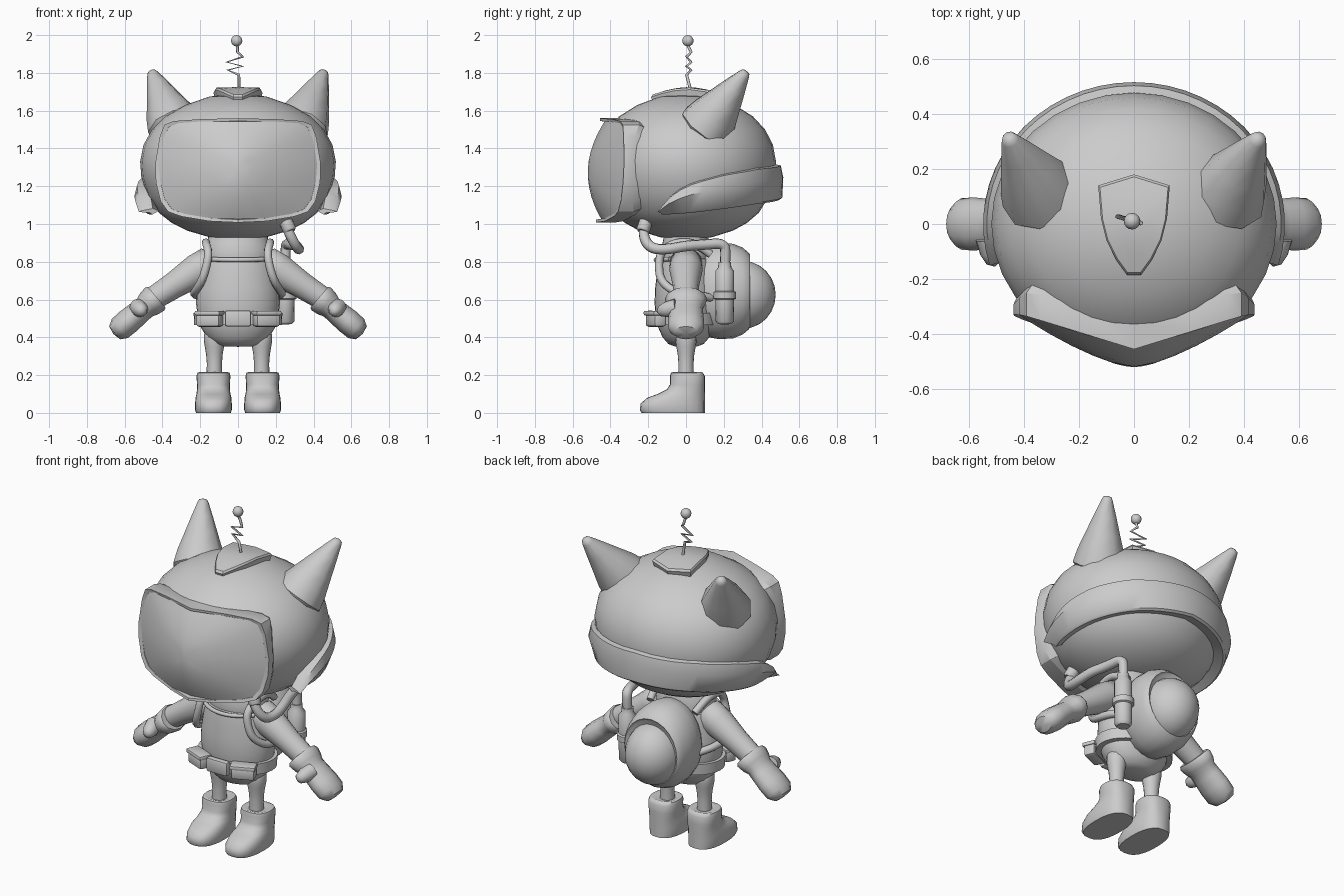
import bpy, bmesh, math
from mathutils import Vector

if "Cube" in bpy.data.objects:
    bpy.data.objects.remove(bpy.data.objects["Cube"])

GREY = bpy.data.materials.new("light grey")
GREY.diffuse_color = (0.6, 0.6, 0.6, 1)
GREY.use_nodes = True
GREY.node_tree.nodes["Principled BSDF"].inputs["Base Color"].default_value = GREY.diffuse_color


def finish(name, bm, angle=40):
    bmesh.ops.remove_doubles(bm, verts=bm.verts, dist=1e-5)
    bmesh.ops.recalc_face_normals(bm, faces=bm.faces)
    me = bpy.data.meshes.new(name)
    bm.to_mesh(me)
    bm.free()
    ob = bpy.data.objects.new(name, me)
    bpy.context.collection.objects.link(ob)
    me.materials.append(GREY)
    bpy.ops.object.select_all(action='DESELECT')
    ob.select_set(True)
    bpy.context.view_layer.objects.active = ob
    bpy.ops.object.shade_smooth_by_angle(angle=math.radians(angle))
    return ob


def loft(name, rings, angle=40, loop=False):
    """Skin a list of closed rings of points."""
    bm = bmesh.new()
    vs = [[bm.verts.new(p) for p in r] for r in rings]
    n = len(vs[0])
    for a, b in zip(vs, vs[1:] + vs[:1] if loop else vs[1:]):
        for i in range(n):
            j = (i + 1) % n
            bm.faces.new((a[i], a[j], b[j], b[i]))
    if not loop:
        bm.faces.new(vs[0])
        bm.faces.new(vs[-1])
    return finish(name, bm, angle)


def ring(c, u, v, n=20):
    c, u, v = Vector(c), Vector(u), Vector(v)
    return [c + u * math.cos(2 * math.pi * i / n) + v * math.sin(2 * math.pi * i / n)
            for i in range(n)]


def stack(name, prof, x=0, y=0, ky=1.0, n=24, angle=40):
    """Upright turned shape; prof = (radius, z), depth scaled by ky."""
    return loft(name, [ring((x, y, z), (max(r, 1e-6), 0, 0), (0, max(r, 1e-6) * ky, 0), n)
                       for r, z in prof], angle)


def limb(name, a, b, prof, wide=1.0, n=16, angle=40):
    """Turned shape along a-b; prof = (position 0..1, radius), widened across y."""
    a, b = Vector(a), Vector(b)
    d = (b - a).normalized()
    v = (Vector((0, 1, 0)) - d * d.y).normalized()
    u = v.cross(d)
    return loft(name, [ring(a.lerp(b, t), u * max(r, 1e-6), v * max(r, 1e-6) * wide, n)
                       for t, r in prof], angle)


def tube(name, pts, r, smooth=True):
    cu = bpy.data.curves.new(name, 'CURVE')
    cu.dimensions = '3D'
    cu.bevel_depth = r
    cu.bevel_resolution = 2
    cu.use_fill_caps = True
    cu.resolution_u = 8
    sp = cu.splines.new('NURBS' if smooth else 'POLY')
    sp.points.add(len(pts) - 1)
    for p, q in zip(sp.points, pts):
        p.co = (*q, 1)
    if smooth:
        sp.use_endpoint_u = True
        sp.order_u = 3
    cu.materials.append(GREY)
    ob = bpy.data.objects.new(name, cu)
    bpy.context.collection.objects.link(ob)
    return ob


def ball(name, c, s, seg=20):
    bm = bmesh.new()
    bmesh.ops.create_uvsphere(bm, u_segments=seg, v_segments=seg // 2, radius=1)
    for v in bm.verts:
        v.co = Vector((v.co.x * s[0], v.co.y * s[1], v.co.z * s[2])) + Vector(c)
    return finish(name, bm, 60)


def box(name, c, s, bevel=0.012, turn=0):
    bm = bmesh.new()
    bmesh.ops.create_cube(bm, size=1)
    for v in bm.verts:
        v.co = Vector((v.co.x * s[0], v.co.y * s[1], v.co.z * s[2]))
    bmesh.ops.bevel(bm, geom=bm.edges[:], offset=bevel, segments=2, affect='EDGES', profile=0.5)
    ob = finish(name, bm)
    ob.location = c
    ob.rotation_euler.z = turn
    return ob


# helmet shell
stack("helmet", [(0, .922), (.15, .93), (.27, .965), (.35, 1.005), (.42, 1.06), (.48, 1.15),
                 (.512, 1.25), (.518, 1.33), (.5, 1.42), (.455, 1.5), (.385, 1.57),
                 (.28, 1.63), (.15, 1.675), (0, 1.69)], ky=.92, n=32, angle=60)

# visor outline: rounded corners, bent back at the sides
half = [(0, 1.56), (.2, 1.555), (.34, 1.545), (.39, 1.525), (.415, 1.46), (.438, 1.32), (.435, 1.22),
        (.41, 1.12), (.37, 1.065), (.3, 1.04), (.15, 1.015), (0, 1.008)]
outline = half + [(-x, z) for x, z in half[-2:0:-1]]


def visor_ring(k, dy, deep=0):
    """Visor outline scaled by k, pushed back by dy and further along top and bottom."""
    return [(x * k, -.465 + .31 * abs(x) + .04 * (z - 1.3) + dy
             + deep * min(1, ((z - 1.29) / .25) ** 2) * (1 - .3 * abs(x)),
             1.29 + (z - 1.29) * k) for x, z in outline]


def bulge(x, z):
    sx = math.hypot(x, .05) - .05
    return -.52 + .3 * sx + .45 * x * x + 1.2 * (z - 1.27) ** 2 * (1 - 1.6 * abs(x))


loft("visor_frame", [visor_ring(.93, .1, .03), visor_ring(1, .035, .065), visor_ring(1, 0),
                     visor_ring(.945, 0), visor_ring(.93, .03)], 30, loop=True)
glass = []
for k in (.955, .85, .7, .52, .34, .17, 1e-6):
    pts = [(x * k, 1.29 + (z - 1.29) * k) for x, z in outline]
    glass.append([(x, bulge(x, z), z) for x, z in pts])
loft("visor_glass", [visor_ring(.9, .08)] + glass, 60)

# rear guard wrapping the back and cheeks of the helmet
keys = [(0, 1.13, 1.31), (40, 1.105, 1.29), (65, 1.08, 1.26), (85, 1.06, 1.215), (98, 1.052, 1.16),
        (107, 1.05, 1.07)]
guard = []
for i in range(-16, 17):
    f = abs(i) * 107 / 16
    for (a, l0, h0), (b, l1, h1) in zip(keys, keys[1:]):
        if a <= f <= b:
            t = (f - a) / (b - a)
            lo, hi = l0 + (l1 - l0) * t, h0 + (h1 - h0) * t
    w = f / 107
    sec = [(.86, hi + .012), (.975, hi), (1.0, lo + .65 * (hi - lo)), (.99 - .1 * w, lo + .01),
           (.965 - .1 * w, lo), (.8, lo + .02)]
    ph = math.copysign(math.radians(f), i)
    guard.append([(.548 * k * math.sin(ph), .515 * k * math.cos(ph), z) for k, z in sec])
loft("helmet_guard", guard, 40)

# crest plate on top
shield = [(0, .18), (.13, .14), (.12, .02), (.1, -.06), (.065, -.13), (.025, -.185)]
shield += [(-x, y) for x, y in shield[:0:-1]]
loft("crest_plate", [[(x * k, y * k, z - .9 * (y * k) ** 2 - (.05 * abs(y * k) if y < 0 else 0))
                      for x, y in shield]
                     for k, z in ((.85, 1.63), (1, 1.712), (.95, 1.722), (.6, 1.723), (.3, 1.724), (1e-5, 1.724))],
     30)

# antenna
zig = [(.005, 1.70), (.005, 1.79), (-.055, 1.815), (.025, 1.835), (-.06, 1.857), (.025, 1.885),
       (-.002, 1.91), (-.005, 1.96)]
tube("antenna_spring", [(x, .015 + .012 * (-1) ** i, z) for i, (x, z) in enumerate(zig)], .008, False)
ball("antenna_ball", (-.007, .01, 1.97), (.03, .03, .03), 16)

# torso with vest step, hips and neck
stack("torso", [(0, .35), (.08, .352), (.125, .365), (.165, .4), (.195, .45), (.212, .5), (.222, .58),
                (.218, .66), (.205, .74), (.195, .8), (.19, .815), (.178, .818), (.182, .86), (.165, .9),
                (.15, .96)], ky=.75, n=32, angle=35)

# belt, buckle and pouches
stack("belt", [(.2, .465), (.232, .465), (.235, .53), (.2, .53)], ky=.77, n=32)
box("belt_buckle", (0, -.19, .5), (.14, .04, .085))
for s in (-1, 1):
    box("belt_pouch", (s * .15, -.16, .492), (.135, .07, .072), .015, s * .4)
    box("belt_pouch_flap", (s * .15, -.162, .528), (.145, .08, .025), .008, s * .4)

for s in (-1, 1):
    # ears
    limb("ear", (s * .335, .105, 1.515), (s * .458, .32, 1.81),
         [(-.12, .11), (0, .15), (.2, .132), (.45, .098), (.7, .065), (.93, .033), (.98, .024), (1, 0)],
         n=9, angle=50)
    # shoulder straps
    pts = [(.15, .13, .84), (.17, .05, .905), (.17, -.07, .9), (.155, -.135, .85), (.165, -.145, .78),
           (.19, -.135, .7), (.225, -.07, .645), (.235, 0, .63), (.21, .1, .62), (.15, .16, .6)]
    tube("shoulder_strap", [(s * x, y, z) for x, y, z in pts], .022)
    # arms, gloves, thumbs
    limb("arm", (s * .13, 0, .81), (s * .48, 0, .585),
         [(0, .05), (.05, .085), (.25, .088), (.6, .07), (1, .06)], angle=60)
    limb("glove", (s * .43, 0, .612), (s * .66, 0, .418),
         [(0, .05), (0, .072), (.05, .079), (.18, .073), (.28, .062), (.42, .064), (.65, .068), (.85, .066),
          (.97, .045), (1, 0)], wide=1.42, n=12, angle=45)
    limb("thumb", (s * .53, -.05, .56), (s * .505, -.155, .535),
         [(0, .045), (.5, .042), (.85, .028), (1, 0)], angle=60)
    # legs flaring into the hips
    stack("leg", [(.045, .45), (.056, .41), (.056, .38), (.051, .35), (.044, .31), (.04, .26), (.042, .18)],
          s * .125, n=16, angle=60)
    # boots: ovals stacked from sole to cuff
    boot = []
    for z, toe, w in ((0, -.235, .092), (.015, -.245, .097), (.05, -.24, .097), (.08, -.205, .095),
                      (.1, -.15, .09), (.125, -.1, .087), (.15, -.085, .087), (.195, -.085, .09),
                      (.212, -.08, .085), (.216, -.07, .075), (.205, -.04, .045)):
        heel = .1 if z < .2 else -toe + .01
        my, hy = (toe + heel) / 2, (heel - toe) / 2
        boot.append([(s * .13 + w * math.copysign(abs(c) ** .75, c),
                      my + hy * math.copysign(abs(d) ** .85, d), z)
                     for c, d in ((math.cos(i * math.pi / 12), math.sin(i * math.pi / 12)) for i in range(24))])
    loft("boot", boot, 45)

# vest collar bar
tube("vest_collar", [(-.17, -.085, .815), (-.09, -.16, .81), (.09, -.16, .81), (.17, -.085, .815)], .012)

# backpack and its dome
loft("backpack", [ring((0, y, .645), (rx, 0, 0), (0, 0, rz), 24) for y, rx, rz in
                  ((.06, .15, .2), (.12, .19, .245), (.18, .205, .255), (.25, .205, .25), (.3, .195, .23),
                   (.33, .185, .205), (.338, .175, .195), (.325, .16, .18))], 45)
ball("backpack_dome", (0, .3, .625), (.162, .175, .18), 24)

# air canister with collar
stack("air_canister", [(0, .468), (.035, .47), (.048, .485), (.05, .6), (.06, .605), (.06, .64), (.05, .645),
                       (.05, .75), (.035, .77), (.033, .8), (0, .8)], .25, .205, n=16)
box("canister_bracket", (.2, .2, .62), (.1, .05, .04), .008)

# air hose and helmet fitting
tube("air_hose", [(.25, -.22, 1.0), (.275, -.23, .94), (.315, -.19, .87), (.325, -.1, .865), (.31, 0, .885),
                  (.28, .09, .89), (.255, .205, .9), (.25, .21, .83), (.25, .205, .77)], .028)
limb("hose_fitting", (.25, -.21, 1.02), (.277, -.23, .96), [(0, .036), (.85, .036), (1, .028)])
